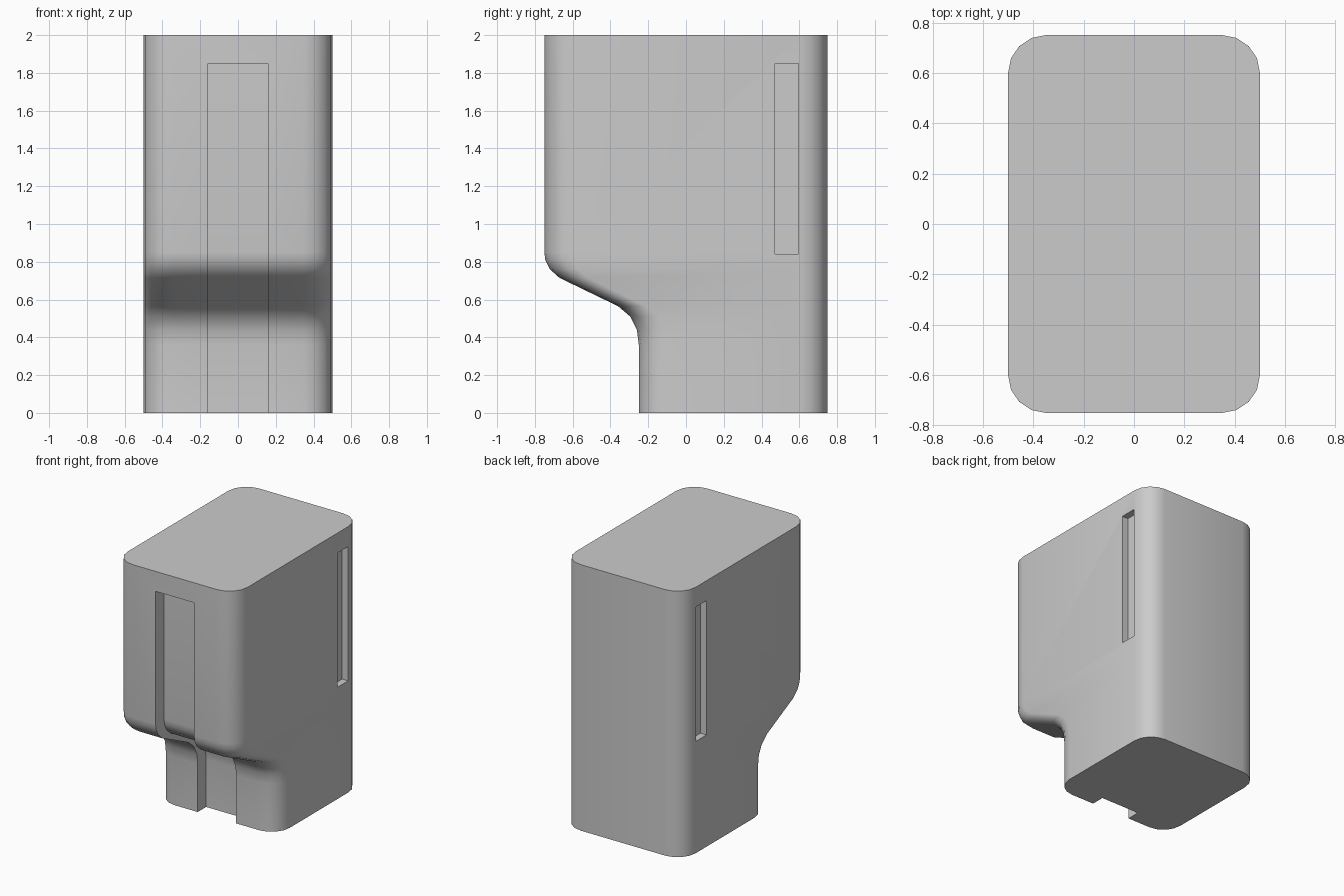
import bpy, bmesh, math

cube = bpy.data.objects.get("Cube")
if cube:
    bpy.data.objects.remove(cube, do_unlink=True)

HALF_W, BACK, HEIGHT, RADIUS = 0.5, 0.75, 2.0, 0.15

# Front outline of the housing as (y, z), bottom to top
FRONT = [(-0.25, 0.0), (-0.25, 0.36), (-0.26, 0.44), (-0.295, 0.51), (-0.36, 0.565),
         (-0.67, 0.715), (-0.72, 0.76), (-0.745, 0.81), (-0.75, 0.85), (-0.75, HEIGHT)]

grey = bpy.data.materials.new("light grey plastic")
grey.use_nodes = True
grey.diffuse_color = (0.6, 0.6, 0.6, 1)
grey.node_tree.nodes["Principled BSDF"].inputs["Base Color"].default_value = (0.6, 0.6, 0.6, 1)


def loft(name, rings):
    """Skin a stack of equal rings and cap both ends."""
    bm = bmesh.new()
    rows = [[bm.verts.new(p) for p in ring] for ring in rings]
    n = len(rows[0])
    for low, high in zip(rows, rows[1:]):
        for i in range(n):
            j = (i + 1) % n
            bm.faces.new((low[i], low[j], high[j], high[i]))
    bm.faces.new(rows[0][::-1])
    bm.faces.new(rows[-1])
    bmesh.ops.recalc_face_normals(bm, faces=bm.faces)
    mesh = bpy.data.meshes.new(name)
    bm.to_mesh(mesh)
    bm.free()
    mesh.materials.append(grey)
    obj = bpy.data.objects.new(name, mesh)
    bpy.context.collection.objects.link(obj)
    return obj


def rounded_ring(front, z, steps=4):
    """Rounded rectangle from the front outline to the back."""
    ring = []
    corners = [(1, BACK - RADIUS), (-1, BACK - RADIUS), (-1, front + RADIUS), (1, front + RADIUS)]
    for k, (side, cy) in enumerate(corners):
        for s in range(steps + 1):
            a = math.pi / 2 * (k + s / steps)
            ring.append((side * (HALF_W - RADIUS) + RADIUS * math.cos(a),
                         cy + RADIUS * math.sin(a), z))
    return ring


def box(name, x0, x1, y0, y1, z0, z1):
    return loft(name, [[(x0, y0, z), (x1, y0, z), (x1, y1, z), (x0, y1, z)] for z in (z0, z1)])


# Housing with a stepped front
housing = loft("housing", [rounded_ring(y, z) for y, z in FRONT])

# Front channel, following the outline at constant depth
DEPTH, CHANNEL_TOP, CHANNEL_HALF = 0.1, 1.85, 0.16
floor = [(y + DEPTH, min(z, CHANNEL_TOP)) for y, z in FRONT]
floor[0] = (floor[0][0], -0.1)
outline = floor + [(-0.95, CHANNEL_TOP), (-0.95, -0.1)]
cutters = [loft("channel_cutter", [[(x, y, z) for y, z in outline]
                                   for x in (-CHANNEL_HALF, CHANNEL_HALF)])]

# Side slots near the back
for side in (-1, 1):
    x0, x1 = sorted((side * 0.45, side * 0.6))
    cutters.append(box("slot_cutter", x0, x1, 0.47, 0.595, 0.84, 1.85))

bpy.context.view_layer.objects.active = housing
housing.select_set(True)
for cutter in cutters:
    mod = housing.modifiers.new("cut", "BOOLEAN")
    mod.operation = "DIFFERENCE"
    mod.solver = "EXACT"
    mod.object = cutter
    bpy.ops.object.modifier_apply(modifier=mod.name)
    bpy.data.objects.remove(cutter, do_unlink=True)

bpy.ops.object.shade_smooth_by_angle(angle=math.radians(35))
